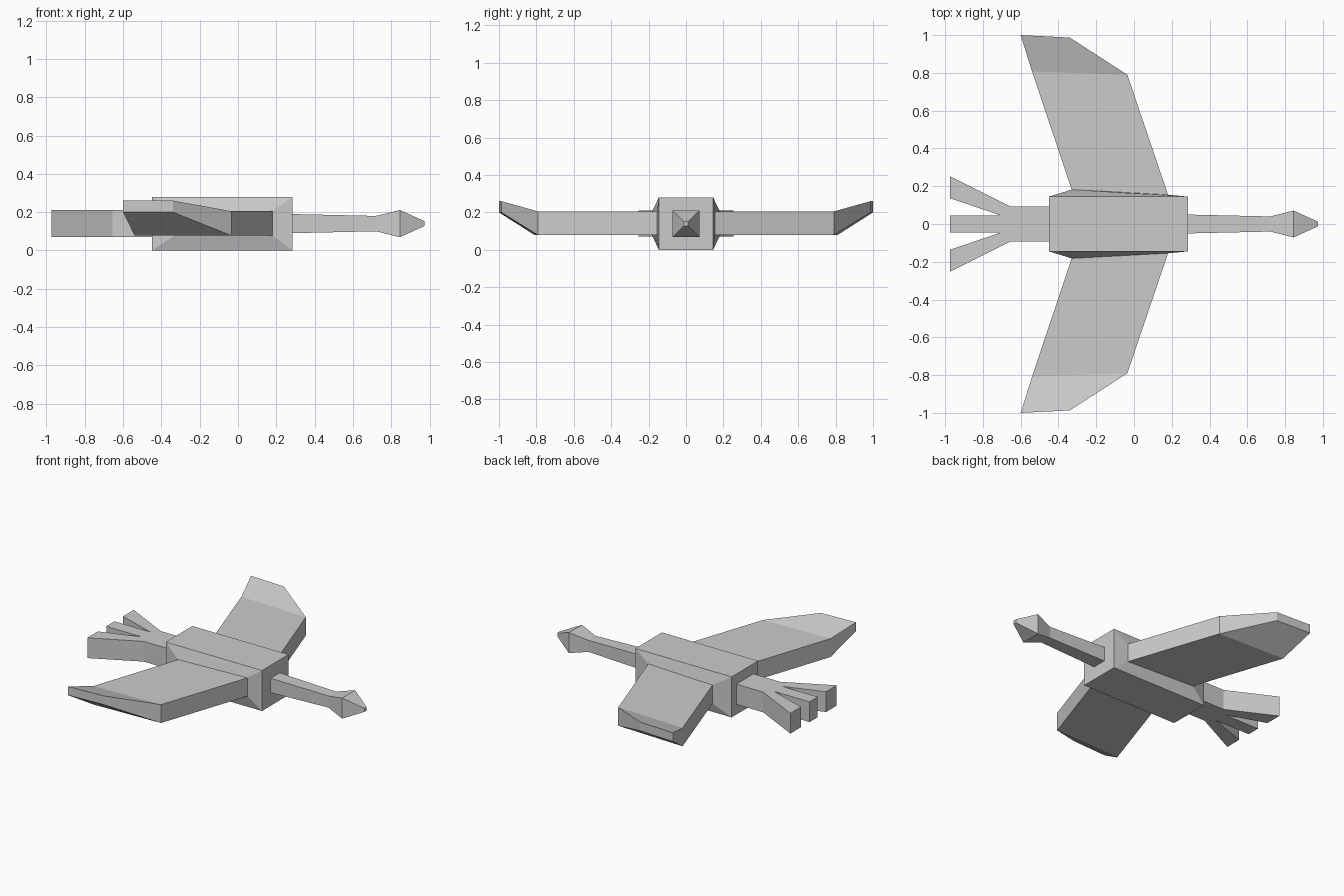
import bpy, bmesh

if "Cube" in bpy.data.objects:
    bpy.data.objects.remove(bpy.data.objects["Cube"])


def make_object(name, bm):
    bmesh.ops.recalc_face_normals(bm, faces=bm.faces)
    mesh = bpy.data.meshes.new(name)
    bm.to_mesh(mesh)
    bm.free()
    obj = bpy.data.objects.new(name, mesh)
    bpy.context.collection.objects.link(obj)
    return obj


def loft(name, rings):
    """Skin a row of four-point rings and cap both ends."""
    bm = bmesh.new()
    loops = [[bm.verts.new(p) for p in ring] for ring in rings]
    for a, b in zip(loops, loops[1:]):
        for i in range(4):
            j = (i + 1) % 4
            bm.faces.new((a[i], a[j], b[j], b[i]))
    bm.faces.new(loops[0])
    bm.faces.new(loops[-1])
    return make_object(name, bm)


def wing_ring(side, x0, y0, x1, y1, z0, z1):
    """Section across the wing: rear point (x0, y0), front point (x1, y1)."""
    return [(x0, side * y0, z0), (x1, side * y1, z0),
            (x1, side * y1, z1), (x0, side * y0, z1)]


def neck_ring(x, half, zc=0.14):
    return [(x, -half, zc - half), (x, half, zc - half),
            (x, half, zc + half), (x, -half, zc + half)]


# Body and both wings: one skin from wing tip to wing tip
sections = [
    (-0.45, 0.145, 0.285, 0.145, 0.0, 0.28),     # body side
    (-0.33, 0.182, 0.18, 0.155, 0.078, 0.205),   # wing root
    (-0.54, 0.808, -0.035, 0.79, 0.078, 0.205),  # wing bend
    (-0.60, 1.0, -0.34, 0.987, 0.20, 0.26),      # wing tip
]
loft("body_and_wings",
     [wing_ring(-1, *s) for s in reversed(sections)] +
     [wing_ring(1, *s) for s in sections])

# Neck, head and beak
loft("neck_and_head", [neck_ring(x, h) for x, h in
     [(0.28, 0.05), (0.72, 0.04), (0.845, 0.071), (0.975, 0.012)]])

# Forked tail: half outline mirrored, then extruded upward
half = [(-0.445, 0.093), (-0.655, 0.093), (-0.975, 0.253),
        (-0.975, 0.137), (-0.705, 0.045), (-0.975, 0.045)]
outline = half + [(x, -y) for x, y in reversed(half)]
bm = bmesh.new()
face = bm.faces.new([bm.verts.new((x, y, 0.07)) for x, y in outline])
top = bmesh.ops.extrude_face_region(bm, geom=[face])["geom"]
bmesh.ops.translate(bm, vec=(0, 0, 0.14),
                    verts=[v for v in top if isinstance(v, bmesh.types.BMVert)])
make_object("tail", bm)
